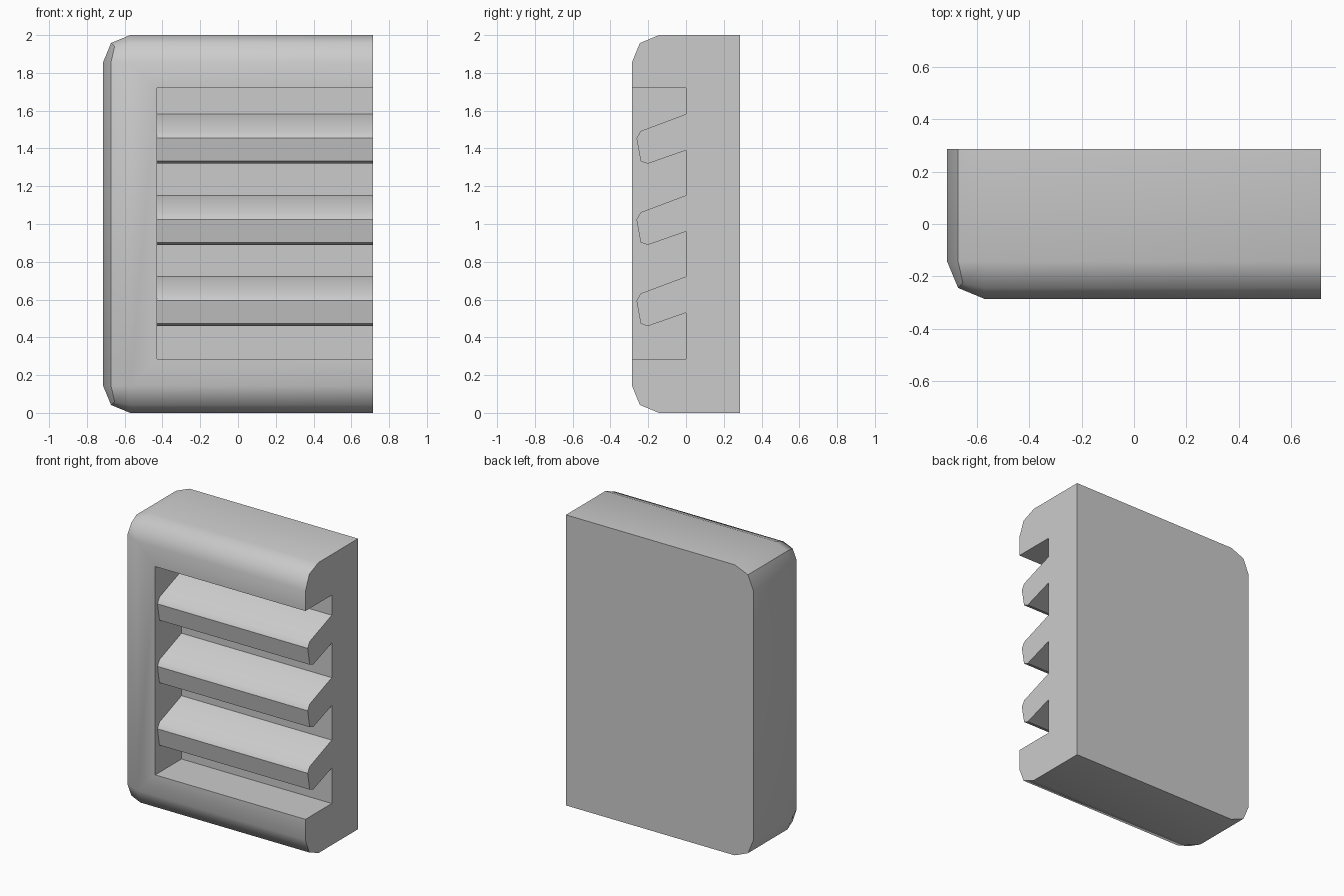
import bpy, bmesh, math
from mathutils import Vector

cube = bpy.data.objects.get("Cube")
if cube:
    bpy.data.objects.remove(cube, do_unlink=True)

W, D, H = 0.714, 0.286, 2.0      # half width, half depth, full height
ROUND = 0.143
PITCH = 0.43


def add_object(name, bm):
    bmesh.ops.recalc_face_normals(bm, faces=bm.faces)
    mesh = bpy.data.meshes.new(name)
    bm.to_mesh(mesh)
    bm.free()
    obj = bpy.data.objects.new(name, mesh)
    bpy.context.scene.collection.objects.link(obj)
    return obj


def near(a, b):
    return abs(a - b) < 0.01


# Solid block, rounded along the front and the left side
bm = bmesh.new()
bmesh.ops.create_cube(bm, size=1)
for v in bm.verts:
    v.co = Vector((v.co.x * 2 * W, v.co.y * 2 * D, (v.co.z + 0.5) * H))
rounded = []
for e in bm.edges:
    mid = (e.verts[0].co + e.verts[1].co) / 2
    left_edge = near(mid.x, -W) and not near(mid.y, D)
    front_edge = near(mid.y, -D) and (near(mid.z, 0) or near(mid.z, H))
    if left_edge or front_edge:
        rounded.append(e)
bmesh.ops.bevel(bm, geom=rounded, offset=ROUND, segments=2, profile=0.5,
                affect='EDGES', clamp_overlap=True)
panel = add_object("louvred_panel", bm)

# Recess cutter: a comb-shaped profile that leaves three slanted slats
slat = [(0, 0.722), (-0.24, 0.632), (-0.262, 0.594),
        (-0.24, 0.473), (-0.203, 0.459), (0, 0.53)]
profile = [(-0.5, 0.286), (-0.5, 1.72), (0, 1.72)]
for i in reversed(range(3)):
    profile += [(y, z + i * PITCH) for y, z in slat]
profile.append((0, 0.286))

bm = bmesh.new()
face = bm.faces.new([bm.verts.new((-0.43, y, z)) for y, z in profile])
ext = bmesh.ops.extrude_face_region(bm, geom=[face])
bmesh.ops.translate(bm, vec=(1.4, 0, 0),
                    verts=[g for g in ext["geom"] if isinstance(g, bmesh.types.BMVert)])
cutter = add_object("recess_cutter", bm)
cutter.hide_render = True

# Cut the recess and keep the result
mod = panel.modifiers.new("recess", 'BOOLEAN')
mod.operation = 'DIFFERENCE'
mod.solver = 'EXACT'
mod.object = cutter
bpy.context.view_layer.update()
deps = bpy.context.evaluated_depsgraph_get()
cut_mesh = bpy.data.meshes.new_from_object(panel.evaluated_get(deps))
panel.modifiers.clear()
panel.data = cut_mesh
bpy.data.objects.remove(cutter, do_unlink=True)

# Smooth shading with creases; the front roundings and lowest slat stay soft
bm = bmesh.new()
bm.from_mesh(cut_mesh)
for f in bm.faces:
    f.smooth = True
    f.material_index = 0
for e in bm.edges:
    mid = (e.verts[0].co + e.verts[1].co) / 2
    angle = math.degrees(e.calc_face_angle(0))
    soft_front = mid.x > -0.63 and (mid.z < 0.1 or mid.z > H - 0.1)
    soft_slat = near(mid.z, slat[1][1]) and near(mid.y, slat[1][0])
    limit = 60 if soft_front or soft_slat else 40
    e.smooth = angle < limit
bm.to_mesh(cut_mesh)
bm.free()

# Plain grey finish
grey = bpy.data.materials.new("plain_grey")
grey.use_nodes = True
colour = (0.6, 0.6, 0.6, 1)
grey.diffuse_color = colour
grey.node_tree.nodes["Principled BSDF"].inputs["Base Color"].default_value = colour
cut_mesh.materials.clear()
cut_mesh.materials.append(grey)
